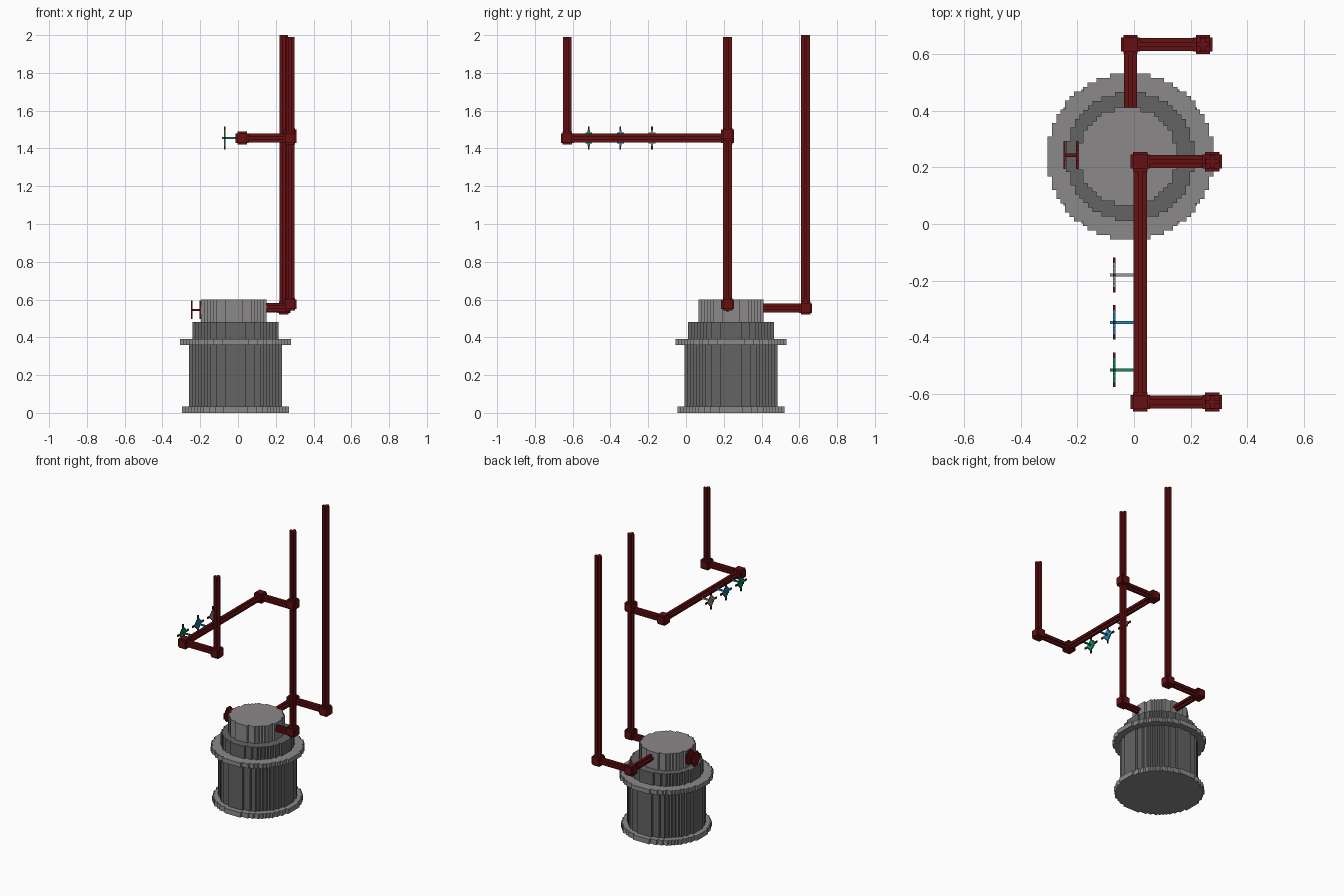
import bpy, bmesh, math
from mathutils import Vector

cube = bpy.data.objects.get("Cube")
if cube:
    bpy.data.objects.remove(cube, do_unlink=True)


def material(name, r, g, b):
    m = bpy.data.materials.new(name)
    m.use_nodes = True
    m.diffuse_color = (r, g, b, 1)
    bsdf = m.node_tree.nodes["Principled BSDF"]
    bsdf.inputs["Base Color"].default_value = (r, g, b, 1)
    bsdf.inputs["Roughness"].default_value = 0.8
    return m


LIGHT = material("light grey metal", 0.26, 0.25, 0.25)
DARK = material("dark grey metal", 0.125, 0.125, 0.125)
RED = material("dark red paint", 0.13, 0.005, 0.006)
BLUE = material("blue paint", 0.012, 0.25, 0.48)
GREEN = material("green paint", 0.004, 0.27, 0.11)
SILVER = material("pale grey paint", 0.33, 0.30, 0.31)

STEP = 0.0157  # block size of the stepped outlines


def stepped_outline(halves, v):
    """Closed outline of a stack of rows with the given half widths."""
    n = len(halves)
    right = []
    for i, h in enumerate(halves):
        for w in ((i - n / 2) * v, (i + 1 - n / 2) * v):
            right.append((h, w))
    pts = right + [(-h, w) for h, w in reversed(right)]
    # drop points in the middle of a straight run
    out = []
    for i, p in enumerate(pts):
        a, b = pts[i - 1], pts[(i + 1) % len(pts)]
        if abs((p[0] - a[0]) * (b[1] - p[1]) - (p[1] - a[1]) * (b[0] - p[0])) > 1e-9:
            out.append(p)
    return out


def disc_outline(r, v=STEP):
    """Circle cut into square blocks."""
    n = max(3, round(2 * r / v))
    v = 2 * r / n
    halves = []
    for i in range(n):
        w = (i + 0.5 - n / 2) * v
        h = math.sqrt(max(r * r - w * w, 0))
        k = n / 2 - math.floor(n / 2)
        halves.append(max((math.floor(h / v - k + 0.5) + k) * v, v / 2))
    return stepped_outline(halves, v)


def prism(name, outline, axis, lo, hi, at, mat):
    """Extrude an outline along x, y or z; `at` gives the two other coordinates."""
    bm = bmesh.new()
    loops = []
    for t in (lo, hi):
        ring = []
        for u, w in outline:
            u, w = u + at[0], w + at[1]
            co = {"x": (t, u, w), "y": (u, t, w), "z": (u, w, t)}[axis]
            ring.append(bm.verts.new(co))
        loops.append(ring)
        bm.faces.new(ring)
    n = len(outline)
    for i in range(n):
        j = (i + 1) % n
        bm.faces.new((loops[0][i], loops[0][j], loops[1][j], loops[1][i]))
    bmesh.ops.recalc_face_normals(bm, faces=bm.faces)
    mesh = bpy.data.meshes.new(name)
    bm.to_mesh(mesh)
    bm.free()
    mesh.materials.append(mat)
    ob = bpy.data.objects.new(name, mesh)
    bpy.context.collection.objects.link(ob)
    return ob


def rect(a, b):
    return [(-a, -b), (a, -b), (a, b), (-a, b)]


PIPE = stepped_outline([0.0085, 0.023, 0.0085], 0.0153)


def pipe_run(name, points):
    """Straight pipes between points; every inner point gets a blocky elbow."""
    for i in range(len(points) - 1):
        a, b = Vector(points[i]), Vector(points[i + 1])
        k = max(range(3), key=lambda c: abs(b[c] - a[c]))
        at = [a[c] for c in range(3) if c != k]
        lo, hi = sorted((a[k], b[k]))
        prism(f"{name}_pipe_{i + 1}", PIPE, "xyz"[k], lo, hi, at, RED)
    for i, p in enumerate(points[1:-1]):
        elbow(f"{name}_elbow_{i + 1}", p)


def elbow(name, p):
    for k, ax in enumerate("xyz"):
        at = [p[c] for c in range(3) if c != k]
        prism(f"{name}_{ax}", rect(0.025, 0.025), ax, p[k] - 0.034, p[k] + 0.034, at, RED)


# Tank, stacked from the ground up
TX, TY = -0.013, 0.238
for name, r, z0, z1, mat in (
        ("tank_base_ring", 0.283, 0.0, 0.035, LIGHT),
        ("tank_body", 0.247, 0.035, 0.36, DARK),
        ("tank_upper_ring", 0.293, 0.36, 0.392, LIGHT),
        ("tank_collar", 0.227, 0.392, 0.48, DARK)):
    prism(name, disc_outline(r), "z", z0, z1, (TX, TY), mat)
prism("tank_cap", disc_outline(0.173), "z", 0.48, 0.60, (-0.022, TY), LIGHT)

# Pipework
pipe_run("back", [(-0.012, 0.38, 0.555), (-0.012, 0.633, 0.555),
                  (0.243, 0.633, 0.555), (0.243, 0.633, 2.0)])
pipe_run("side", [(0.12, 0.22, 0.56), (0.276, 0.22, 0.575), (0.276, 0.22, 1.99)])
pipe_run("upper", [(0.276, 0.22, 1.455), (0.022, 0.22, 1.455), (0.022, -0.628, 1.455),
                   (0.276, -0.628, 1.455), (0.276, -0.628, 1.99)])
elbow("side_tee", (0.276, 0.22, 1.475))

# Coloured hand wheels along the upper pipe
WHEEL = stepped_outline([0.006, 0.018, 0.030, 0.042, 0.030, 0.018, 0.006], 0.012)
for colour, mat, y in (("grey", SILVER, -0.18), ("blue", BLUE, -0.347), ("green", GREEN, -0.515)):
    z = 1.455
    prism(f"{colour}_valve_stem", rect(0.005, 0.005), "x", -0.085, 0.005, (y, z), mat)
    prism(f"{colour}_valve_wheel", WHEEL, "x", -0.074, -0.066, (y, z), mat)
    for s in (-1, 1):
        prism(f"{colour}_valve_side_tip", rect(0.010, 0.006), "x", -0.074, -0.066,
              (y + s * 0.051, z), RED)
        prism(f"{colour}_valve_end_tip", rect(0.004, 0.010), "x", -0.074, -0.066,
              (y, z + s * 0.051), RED)

# Red valve on the tank cap
prism("cap_valve_stem", rect(0.006, 0.006), "x", -0.245, -0.18, (0.243, 0.545), RED)
for name, x in (("cap_valve_wheel", -0.245), ("cap_valve_flange", -0.2)):
    prism(name, disc_outline(0.049, 0.014), "x", x - 0.004, x + 0.004, (0.243, 0.545), RED)
